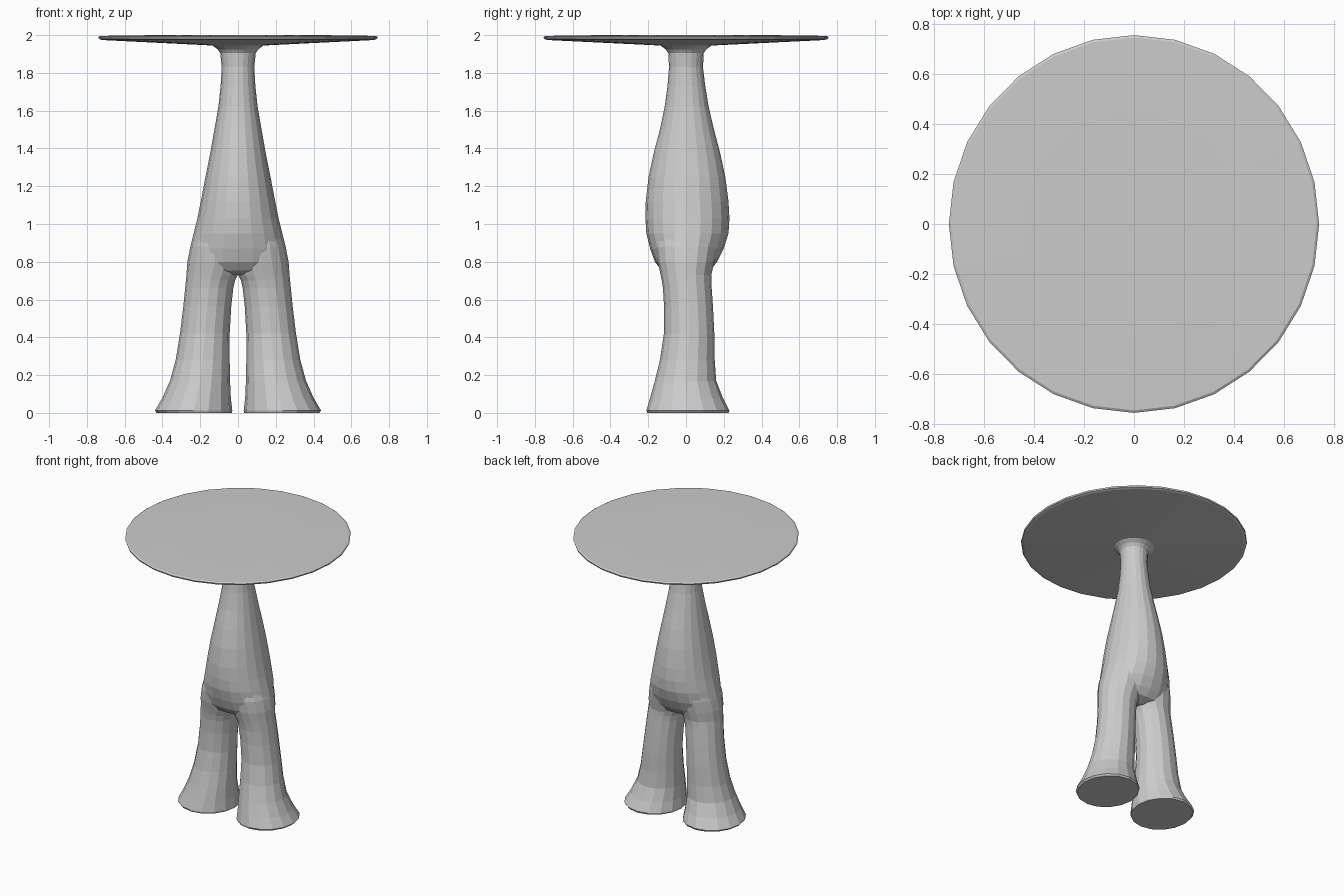
import bpy, bmesh, math

cube = bpy.data.objects.get("Cube")
if cube:
    bpy.data.objects.remove(cube, do_unlink=True)

grey = bpy.data.materials.new("stone grey")
grey.use_nodes = True
colour = (0.6, 0.6, 0.6, 1)
grey.diffuse_color = colour
grey.node_tree.nodes["Principled BSDF"].inputs["Base Color"].default_value = colour


def loft(name, rings, sides, mirror=False):
    """Skin oval rings given as (z, x min, x max, y min, y max)."""
    bm = bmesh.new()
    loops = []
    for z, x0, x1, y0, y1 in rings:
        loop = []
        for i in range(sides):
            a = 2 * math.pi * i / sides
            x = (x0 + x1) / 2 + (x1 - x0) / 2 * math.cos(a)
            y = (y0 + y1) / 2 + (y1 - y0) / 2 * math.sin(a)
            loop.append(bm.verts.new((-x if mirror else x, y, z)))
        loops.append(loop)
    for low, high in zip(loops, loops[1:]):
        for i in range(sides):
            j = (i + 1) % sides
            bm.faces.new((low[i], low[j], high[j], high[i]))
    bm.faces.new(loops[0])
    bm.faces.new(loops[-1])
    bmesh.ops.recalc_face_normals(bm, faces=bm.faces)
    mesh = bpy.data.meshes.new(name)
    bm.to_mesh(mesh)
    bm.free()
    mesh.materials.append(grey)
    obj = bpy.data.objects.new(name, mesh)
    bpy.context.collection.objects.link(obj)
    return obj


# Bulging trunk that narrows to a neck and flares under the top
trunk = [(z, -x, x, y0, y1) for z, x, y0, y1 in [
    (0.73, 0.12, -0.07, 0.07), (0.755, 0.23, -0.13, 0.13),
    (0.80, 0.26, -0.165, 0.165), (0.87, 0.255, -0.19, 0.2),
    (0.95, 0.235, -0.21, 0.225), (1.03, 0.215, -0.215, 0.23),
    (1.12, 0.197, -0.213, 0.225), (1.25, 0.172, -0.198, 0.208),
    (1.38, 0.146, -0.17, 0.18), (1.50, 0.125, -0.138, 0.148),
    (1.62, 0.104, -0.113, 0.12), (1.73, 0.092, -0.098, 0.102),
    (1.83, 0.086, -0.09, 0.09), (1.905, 0.094, -0.094, 0.094),
    (1.925, 0.108, -0.108, 0.108), (1.945, 0.135, -0.135, 0.135),
    (1.965, 0.14, -0.14, 0.14)]]
body = loft("trunk", trunk, 20)

# Two legs with wide flared feet
leg = [
    (0, 0.033, 0.43, -0.205, 0.225), (0.012, 0.03, 0.44, -0.21, 0.23),
    (0.08, 0.038, 0.40, -0.19, 0.195), (0.17, 0.042, 0.36, -0.165, 0.16),
    (0.28, 0.044, 0.33, -0.138, 0.152), (0.42, 0.044, 0.307, -0.117, 0.15),
    (0.56, 0.036, 0.29, -0.116, 0.143), (0.66, 0.025, 0.28, -0.122, 0.136),
    (0.70, 0.016, 0.276, -0.128, 0.134), (0.73, 0.002, 0.273, -0.134, 0.134),
    (0.80, -0.02, 0.268, -0.15, 0.15), (0.88, -0.02, 0.252, -0.16, 0.165),
    (0.98, -0.02, 0.218, -0.15, 0.16), (1.06, -0.02, 0.17, -0.1, 0.1)]
for name, mirror in (("left_leg", False), ("right_leg", True)):
    part = loft(name, leg, 16, mirror)
    part.hide_render = True
    union = body.modifiers.new("join " + name, "BOOLEAN")
    union.operation, union.solver, union.object = "UNION", "EXACT", part

# Fuse the legs into the trunk, then drop the separate leg solids
graph = bpy.context.evaluated_depsgraph_get()
fused = bpy.data.meshes.new_from_object(body.evaluated_get(graph))
body.modifiers.clear()
body.data = fused
body.name = "two_legged_base"
for name in ("left_leg", "right_leg"):
    bpy.data.objects.remove(bpy.data.objects[name], do_unlink=True)

# Thin, slightly domed oval top
top = [(z, -r * 0.98, r * 0.98, -r, r) for z, r in [
    (1.944, 0.12), (1.974, 0.735), (1.98, 0.752), (1.99, 0.755),
    (1.996, 0.745), (2.0, 0.45)]]
loft("table_top", top, 28)
